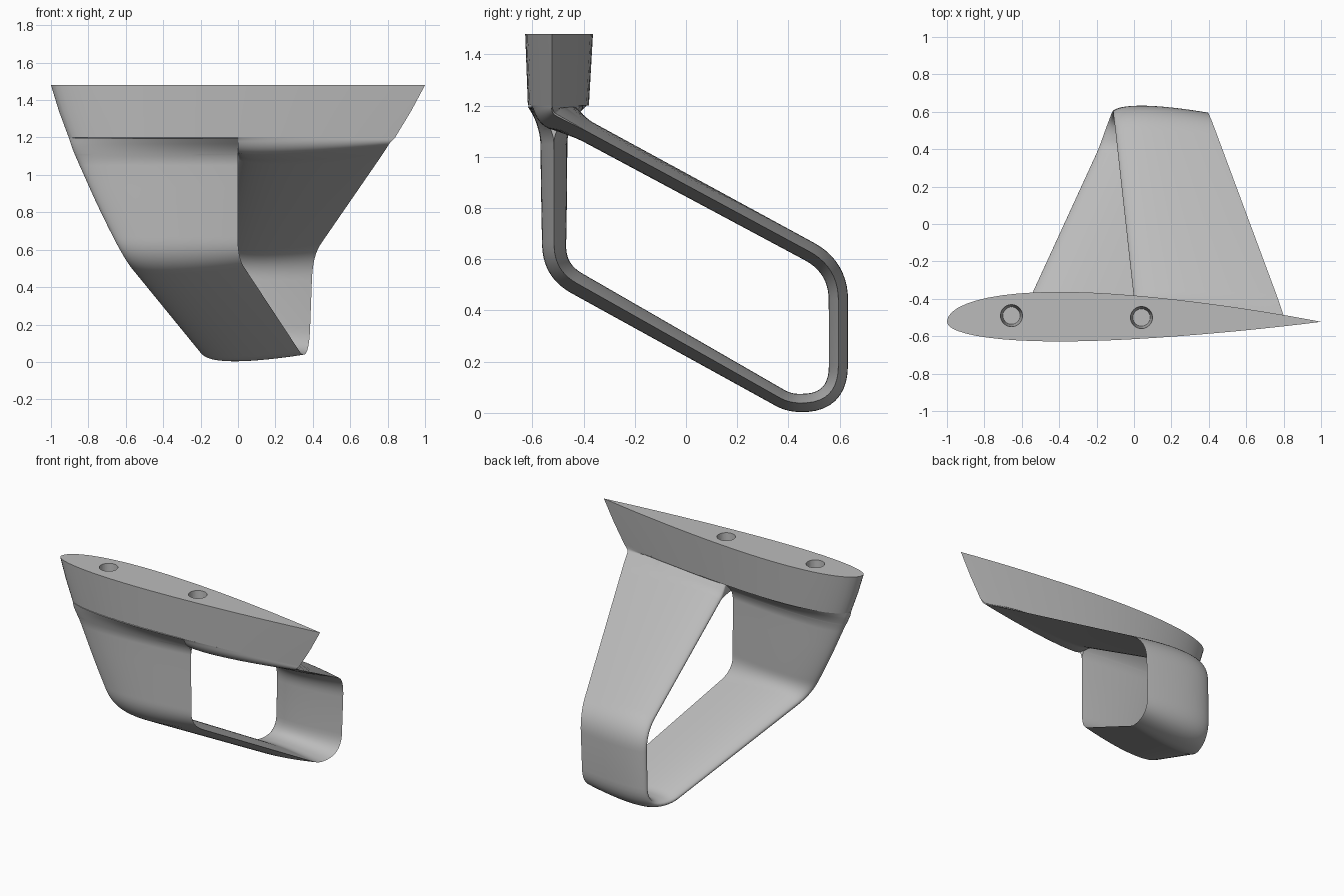
import bpy, bmesh, math
from mathutils import Vector

cube = bpy.data.objects.get("Cube")
if cube:
    bpy.data.objects.remove(cube)

grey = bpy.data.materials.new("plain grey")
grey.use_nodes = True
COLOR = (0.5, 0.5, 0.5, 1)
grey.diffuse_color = COLOR
grey.node_tree.nodes["Principled BSDF"].inputs["Base Color"].default_value = COLOR

STEPS = 28                      # samples along each chord
TOP, BASE = 1.48, 1.2           # mounting block heights
BLOCK_Y = -0.523
BASE_LEAD, BASE_TRAIL = -0.905, 0.84


def foil(u):
    """Half thickness of a foil, 1 at its thickest, for u from nose to tail."""
    u = min(max(u, 0), 1)
    return max(0, 2 * (1.4845 * math.sqrt(u) - 0.63 * u - 1.758 * u**2
                       + 1.4215 * u**3 - 0.518 * u**4))


def block_half(u, front):
    """Cambered block: flatter towards the front."""
    return foil(u) * (0.105 if front else 0.16)


def chord(lead, trail):
    """Positions along a chord, closer together at both ends."""
    return [lead + (trail - lead) * (1 - math.cos(math.pi * i / STEPS)) / 2
            for i in range(STEPS + 1)]


def loft(name, rings):
    bm = bmesh.new()
    rows = [[bm.verts.new(p) for p in ring] for ring in rings]
    for a, b in zip(rows, rows[1:]):
        for i in range(len(a)):
            j = (i + 1) % len(a)
            bm.faces.new((a[i], a[j], b[j], b[i]))
    bm.faces.new(rows[0])
    bm.faces.new(rows[-1])
    bmesh.ops.remove_doubles(bm, verts=bm.verts, dist=0.0001)
    bmesh.ops.recalc_face_normals(bm, faces=bm.faces)
    mesh = bpy.data.meshes.new(name)
    bm.to_mesh(mesh)
    bm.free()
    obj = bpy.data.objects.new(name, mesh)
    bpy.context.collection.objects.link(obj)
    mesh.materials.append(grey)
    return obj


def smooth(obj):
    bpy.ops.object.select_all(action='DESELECT')
    obj.select_set(True)
    bpy.context.view_layer.objects.active = obj
    bpy.ops.object.shade_smooth_by_angle(angle=math.radians(35))


# Mounting block: a tapering foil
def block_ring(z, lead, trail, scale):
    xs = chord(lead, trail)
    def side(front):
        sign = -1 if front else 1
        return [Vector((x, BLOCK_Y + sign * scale
                        * block_half((x - lead) / (trail - lead), front), z)) for x in xs]
    return side(False) + side(True)[::-1]


block = loft("mounting_block", [
    block_ring(TOP, -1, 1, 1),
    block_ring(1.34, -0.957, 0.925, 0.95),
    block_ring(BASE, BASE_LEAD, BASE_TRAIL, 0.9)])

# Two screw holes in the top of the block
for x, y in ((-0.655, -0.49), (0.04, -0.5)):
    bpy.ops.mesh.primitive_cone_add(vertices=40, radius1=0.046, radius2=0.06,
                                    depth=0.24, location=(x, y, TOP - 0.1))
    cutter = bpy.context.object
    cutter.name = "screw_hole_cutter"
    cutter.data.materials.append(grey)
    cut = block.modifiers.new("screw hole", 'BOOLEAN')
    cut.object = cutter
    cut.solver = 'EXACT'
    cutter.hide_render = True
    cutter.hide_set(True)
smooth(block)

# Fin loop corners: y, z, leading x, trailing x, half thickness, block blend, rounding
CORNERS = [
    (-0.523, 1.2, -0.905, 0, 0.055, 1, 0),
    (-0.52, 1.14, -0.885, 0, 0.055, 0.3, 0.03),
    (-0.516, 1.08, -0.86, 0, 0.053, 0, 0.03),
    (-0.515, 0.8, -0.735, 0, 0.05, 0, 0.13),
    (-0.515, 0.556, -0.61, 0, 0.045, 0, 0.1),
    (0.4, 0.04, -0.19, 0.34, 0.035, 0, 0.04),
    (0.595, 0.035, -0.12, 0.38, 0.037, 0, 0.15),
    (0.595, 0.569, -0.11, 0.4, 0.038, 0, 0.13),
    (-0.4, 1.106, 0, 0.77, 0.042, 0, 0.03),
    (-0.523, 1.171, 0, 0.81, 0.045, 0.7, 0.02),
    (-0.523, 1.2, 0, 0.84, 0.045, 1, 0),
]


def rounded_path(corners, steps=10):
    pts = [Vector(c[:6]) for c in corners]
    path = [pts[0]]
    for before, here, after, c in zip(pts, pts[1:], pts[2:], corners[1:]):
        start, end = (here.lerp(p, c[6] / (p - here).to_2d().length)
                      for p in (before, after))
        for i in range(steps + 1):
            t = i / steps
            path.append(start.lerp(here, t).lerp(here.lerp(end, t), t))
    return path + [pts[-1]]


def fin_rings(path):
    rings = []
    last = len(path) - 1
    for k, (y, z, lead, trail, half, blend) in enumerate(path):
        way = Vector((0, 0))
        if k > 0:
            way += (path[k] - path[k - 1]).to_2d().normalized()
        if k < last:
            way += (path[k + 1] - path[k]).to_2d().normalized()
        way.normalize()
        inward = Vector((0, -way.y, way.x))
        ring = []
        for sign in (1, -1):
            front = sign * inward.y < 0
            side = []
            for x in chord(lead, trail):
                thin = half * foil((x - lead) / (trail - lead))
                thick = 0.9 * block_half((x - BASE_LEAD) / (BASE_TRAIL - BASE_LEAD), front)
                offset = thin + (thick - thin) * blend
                side.append(Vector((x, y, z)) + inward * sign * offset)
            ring += side[::sign]
        rings.append(ring)
    return rings


smooth(loft("fin_loop", fin_rings(rounded_path(CORNERS))))
